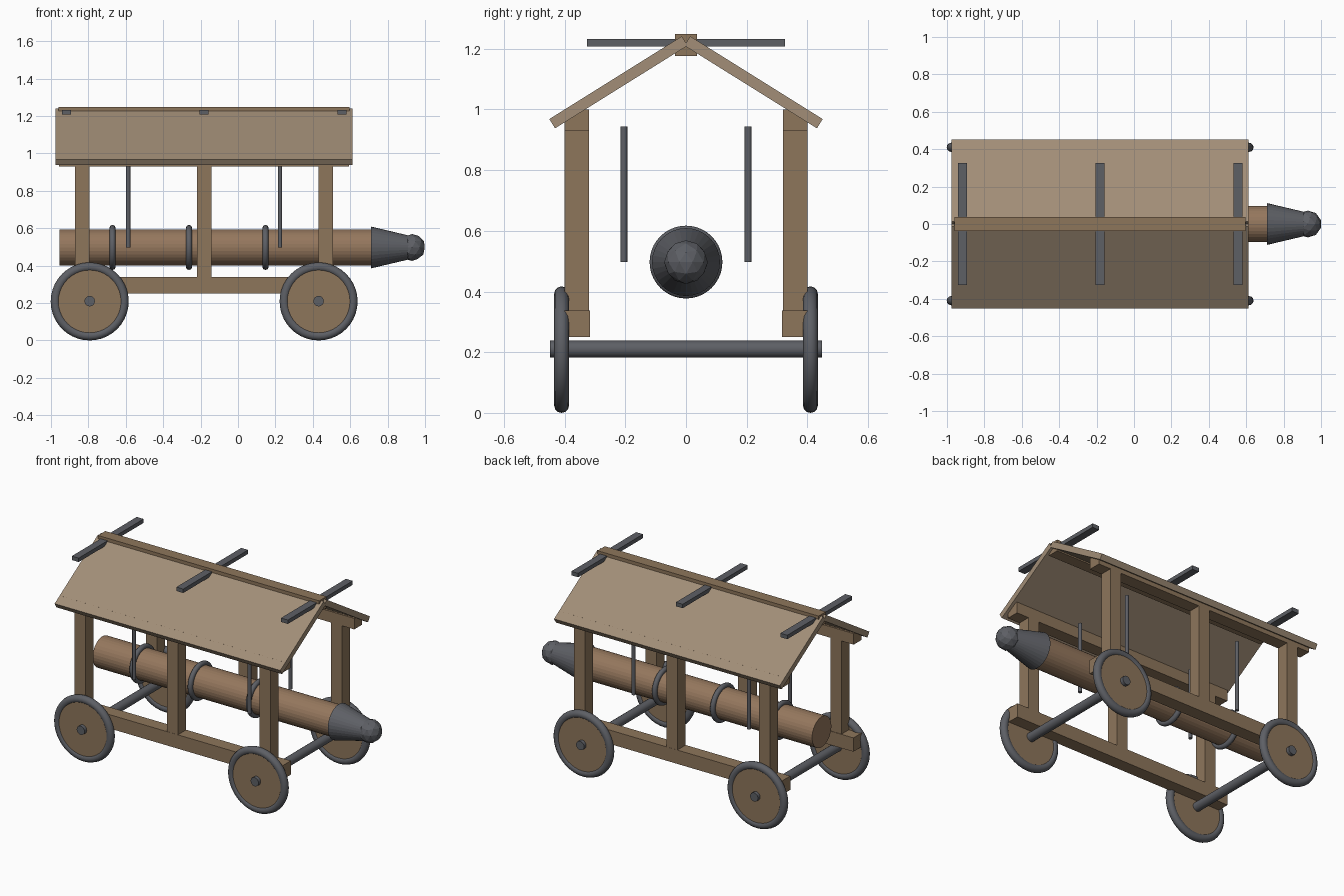
import bpy
from math import radians, cos, sin, pi

if "Cube" in bpy.data.objects:
    bpy.data.objects.remove(bpy.data.objects["Cube"])

CX = -0.181   # centre of the cart frame along x


def material(name, rgb):
    m = bpy.data.materials.new(name)
    m.diffuse_color = (*rgb, 1)
    m.use_nodes = True
    m.node_tree.nodes["Principled BSDF"].inputs["Base Color"].default_value = m.diffuse_color
    return m


WOOD = material("wood", (0.27, 0.18, 0.105))
LOG = material("log_wood", (0.30, 0.185, 0.11))
ROOF = material("roof_wood", (0.36, 0.27, 0.185))
METAL = material("metal", (0.11, 0.115, 0.13))


def finish(name, mat, smooth=False):
    o = bpy.context.object
    o.name = name
    o.data.materials.append(mat)
    if smooth:
        bpy.ops.object.shade_smooth_by_angle(angle=radians(40))
    return o


def box(name, loc, size, mat, rot=(0, 0, 0)):
    bpy.ops.mesh.primitive_cube_add(size=1, location=loc, rotation=rot)
    bpy.context.object.scale = size
    return finish(name, mat)


def rod(name, loc, r, length, mat, rot=(0, 0, 0), sides=16, r2=None, smooth=False):
    bpy.ops.mesh.primitive_cone_add(vertices=sides, radius1=r, radius2=r if r2 is None else r2,
                                    depth=length, location=loc, rotation=rot)
    return finish(name, mat, smooth)


def ring(name, loc, major, minor, rot):
    bpy.ops.mesh.primitive_torus_add(major_radius=major, minor_radius=minor, major_segments=40,
                                     minor_segments=12, location=loc, rotation=rot)
    return finish(name, METAL, True)


ALONG_X = (0, pi / 2, 0)
ALONG_Y = (pi / 2, 0, 0)

# Side frames, roof slabs and hanging rods, mirrored left and right
slope, slab_len = radians(32), 0.515
for side in (-1, 1):
    box("bottom_rail", (CX, side * 0.359, 0.294), (1.55, 0.084, 0.088), WOOD)
    box("top_rail", (CX, side * 0.36, 0.965), (1.55, 0.08, 0.07), WOOD)
    for dx in (-0.651, 0, 0.651):
        box("post", (CX + dx, side * 0.36, 0.625), (0.077, 0.08, 0.75), WOOD)
    box("roof_slab", (CX, side * (0.441 - cos(slope) * slab_len / 2), 0.953 + sin(slope) * slab_len / 2),
        (1.588, slab_len, 0.036), ROOF, (-side * slope, 0, 0))
    for dx in (-0.406, 0.406):
        rod("hanging_rod", (CX + dx, side * 0.205, 0.721), 0.0115, 0.447, METAL, sides=12, smooth=True)

# Ridge beam and the cross bars through it
box("ridge_beam", (CX, 0, 1.212), (1.556, 0.073, 0.073), WOOD)
for dx in (-0.736, 0, 0.736):
    box("roof_bar", (CX + dx, 0, 1.22), (0.048, 0.652, 0.025), METAL)

# Axles and wheels
for dx in (-0.612, 0.612):
    rod("axle", (CX + dx, 0, 0.21), 0.028, 0.898, METAL, ALONG_Y, smooth=True)
    for side in (-1, 1):
        loc = (CX + dx, side * 0.41, 0.2085)
        rod("wheel_disc", loc, 0.184, 0.034, WOOD, ALONG_Y, sides=32)
        ring("wheel_rim", loc, 0.184, 0.0245, ALONG_Y)

# Ram: log, bands, tapered head and ball tip
RZ = 0.497
rod("ram_log", (-0.122, 0, RZ), 0.097, 1.666, LOG, ALONG_X, sides=32)
for x in (-0.671, -0.262, 0.147):
    ring("ram_band", (x, 0, RZ), 0.104, 0.016, ALONG_X)
rod("ram_head", (0.82, 0, RZ), 0.112, 0.22, METAL, ALONG_X, sides=32, r2=0.06)
bpy.ops.mesh.primitive_ico_sphere_add(subdivisions=2, radius=0.072, location=(0.93, 0, RZ))
finish("ram_tip", METAL)
